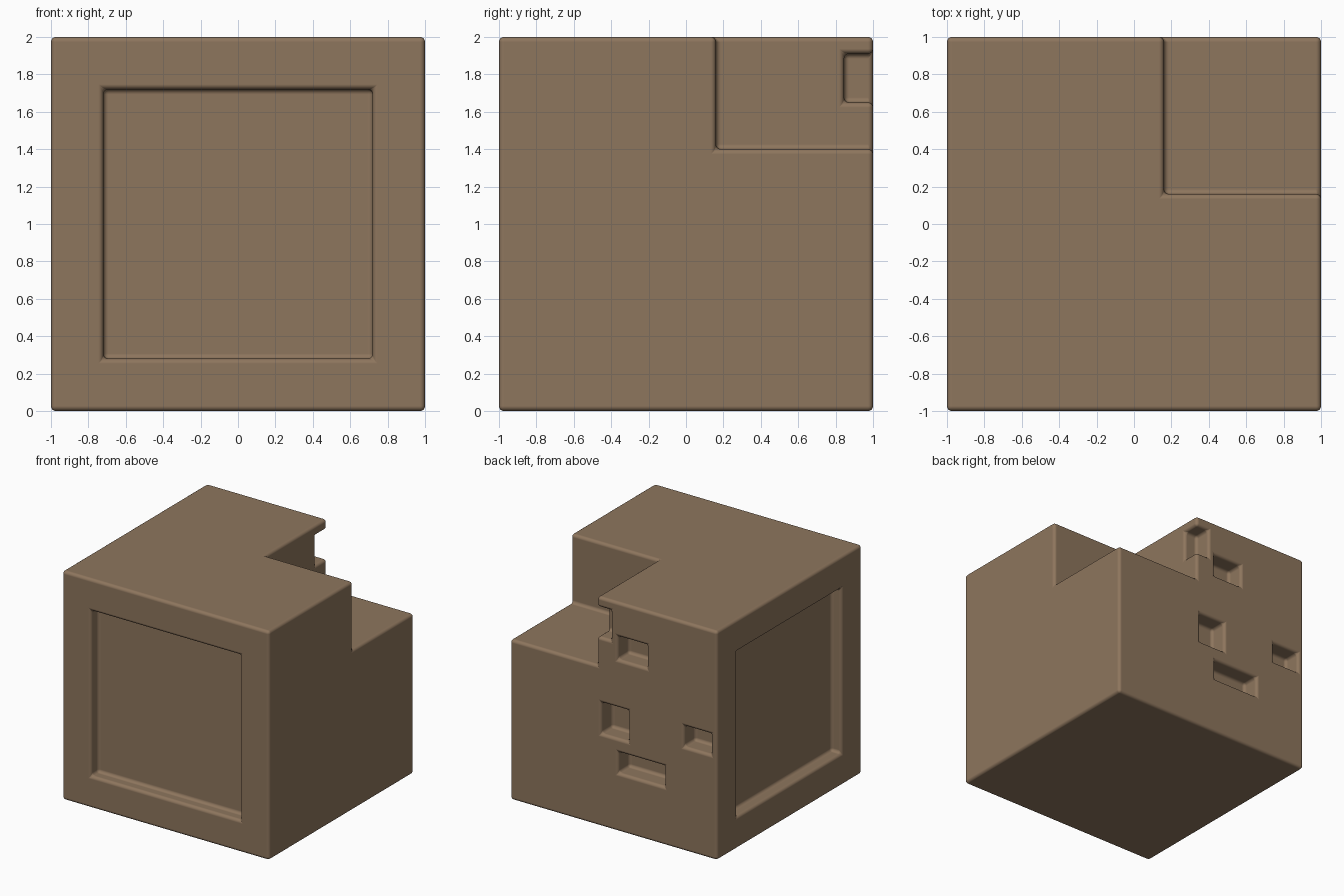
import bpy, bmesh
from mathutils import Vector

if "Cube" in bpy.data.objects:
    bpy.data.objects.remove(bpy.data.objects["Cube"])


def box(name, lo, hi, cuts=()):
    """Axis-aligned box between two corners, optionally sliced at given heights."""
    bm = bmesh.new()
    bmesh.ops.create_cube(bm, size=1)
    lo, hi = Vector(lo), Vector(hi)
    for v in bm.verts:
        v.co = Vector(((lo[i] + hi[i]) / 2 + v.co[i] * (hi[i] - lo[i])) for i in range(3))
    for z in cuts:
        bmesh.ops.bisect_plane(bm, geom=bm.verts[:] + bm.edges[:] + bm.faces[:],
                               plane_co=(0, 0, z), plane_no=(0, 0, 1))
    bmesh.ops.recalc_face_normals(bm, faces=bm.faces[:])
    me = bpy.data.meshes.new(name)
    bm.to_mesh(me)
    bm.free()
    ob = bpy.data.objects.new(name, me)
    bpy.context.collection.objects.link(ob)
    return ob


# Main block; the slices cross every pocket so the bevel stays clean
block = box("block", (-1, -1, 0), (1, 1, 2), cuts=(0.6, 1.0, 1.6))

# Corner notch, then the square panels on the front and left faces
DEPTH = 0.10
cuts = [
    ((0.16, 0.16, 1.40), (1.3, 1.3, 2.3)),
    ((-0.72, -1.3, 0.28), (0.72, -1 + DEPTH, 1.72)),
    ((-1.3, -0.72, 0.28), (-1 + DEPTH, 0.72, 1.72)),
]
# Pockets in the back face: x0, x1, z0, z1
for x0, x1, z0, z1 in [(0.03, 0.30, 1.65, 1.91),
                       (-0.32, -0.04, 1.50, 1.70),
                       (-0.14, 0.12, 0.81, 1.08),
                       (-0.94, -0.68, 0.91, 1.09),
                       (-0.49, -0.045, 0.51, 0.69)]:
    cuts.append(((x0, 0.845, z0), (x1, 1.3, z1)))

bpy.context.view_layer.objects.active = block
for lo, hi in cuts:
    cutter = box("cutter", lo, hi)
    cutter.hide_render = True
    mod = block.modifiers.new("cut", 'BOOLEAN')
    mod.operation = 'DIFFERENCE'
    mod.solver = 'EXACT'
    mod.object = cutter
    bpy.ops.object.modifier_apply(modifier=mod.name)
    bpy.data.objects.remove(cutter)

# Rounded edges, inside and out
block.data.shade_smooth()
bev = block.modifiers.new("round_edges", 'BEVEL')
bev.width = 0.027
bev.segments = 4
bev.limit_method = 'ANGLE'
bev.angle_limit = 0.6
bev.use_clamp_overlap = False
bev.harden_normals = True

# Brown finish
mat = bpy.data.materials.new("brown")
mat.diffuse_color = (0.27, 0.18, 0.11, 1)
mat.use_nodes = True
mat.node_tree.nodes["Principled BSDF"].inputs["Base Color"].default_value = mat.diffuse_color
block.data.materials.clear()
block.data.materials.append(mat)
